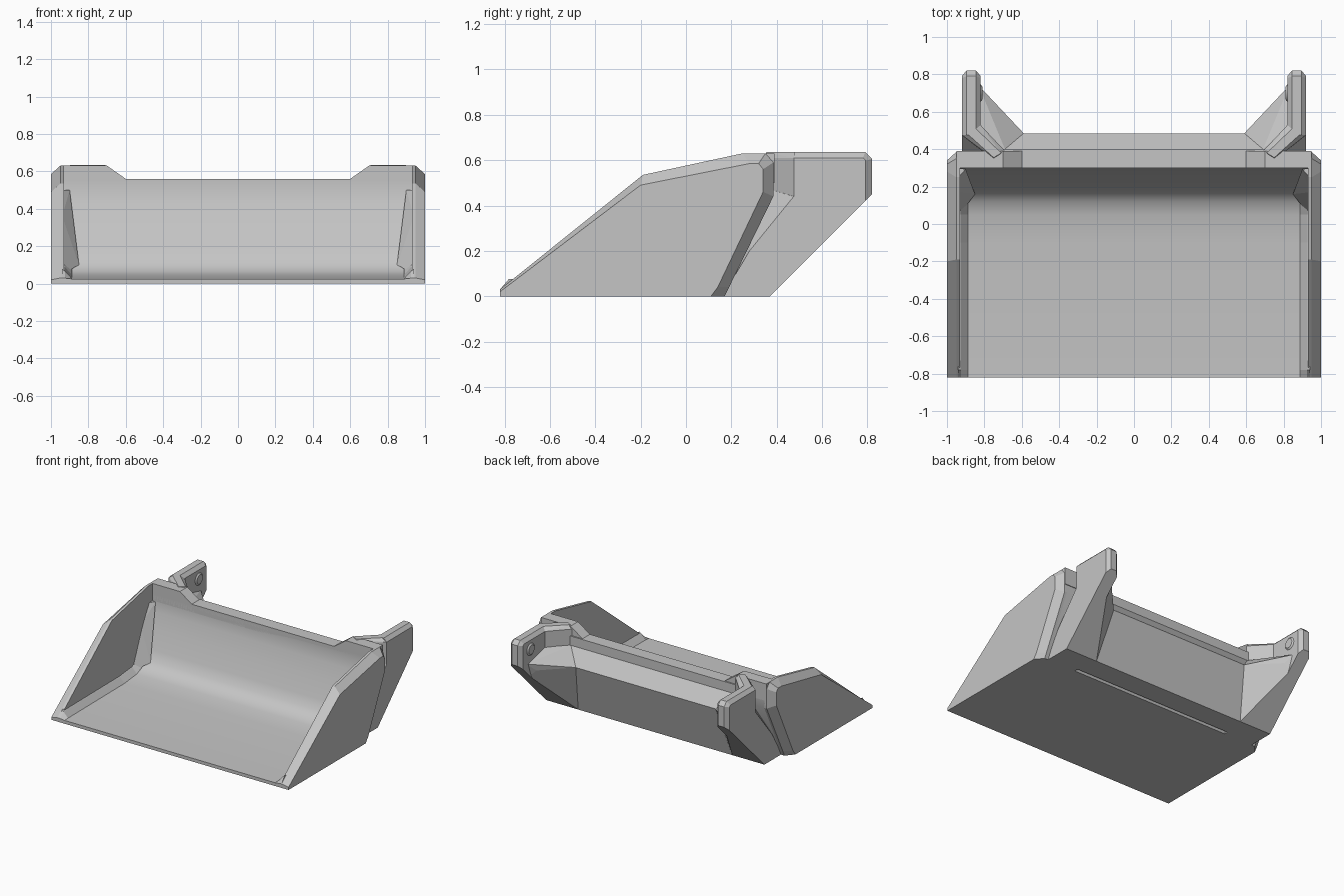
import bpy, bmesh, math
from mathutils import Matrix

cube = bpy.data.objects.get("Cube")
if cube:
    bpy.data.objects.remove(cube, do_unlink=True)

GREY = (0.56, 0.56, 0.56, 1)
steel = bpy.data.materials.new("plain_grey")
steel.use_nodes = True
steel.diffuse_color = GREY
bsdf = next(n for n in steel.node_tree.nodes if n.type == "BSDF_PRINCIPLED")
bsdf.inputs["Base Color"].default_value = GREY


def finish(name, bm, mirror=False, smooth=0):
    bmesh.ops.recalc_face_normals(bm, faces=bm.faces)
    mesh = bpy.data.meshes.new(name)
    bm.to_mesh(mesh)
    bm.free()
    mesh.materials.append(steel)
    ob = bpy.data.objects.new(name, mesh)
    bpy.context.collection.objects.link(ob)
    if mirror:
        ob.modifiers.new("other_side", "MIRROR")
    if smooth:
        bpy.ops.object.select_all(action="DESELECT")
        ob.select_set(True)
        bpy.context.view_layer.objects.active = ob
        bpy.ops.object.shade_smooth_by_angle(angle=math.radians(smooth))
    return ob


def loft(name, sections, **opts):
    """Closed solid through matching rings of points."""
    bm = bmesh.new()
    rings = [[bm.verts.new(p) for p in ring] for ring in sections]
    n = len(rings[0])
    for a, b in zip(rings, rings[1:]):
        for i in range(n):
            j = (i + 1) % n
            bm.faces.new((a[i], a[j], b[j], b[i]))
    bm.faces.new(rings[0])
    bm.faces.new(rings[-1])
    return finish(name, bm, **opts)


def at_x(x, profile):
    return [(x, y, z) for y, z in profile]


def hull(name, points, **opts):
    bm = bmesh.new()
    for p in points:
        bm.verts.new(p)
    bmesh.ops.convex_hull(bm, input=bm.verts)
    loose = [v for v in bm.verts if not v.link_faces]
    bmesh.ops.delete(bm, geom=loose, context="VERTS")
    bmesh.ops.dissolve_limit(bm, angle_limit=0.02, verts=bm.verts, edges=bm.edges)
    return finish(name, bm, **opts)


# Floor sweeping up into the curved back wall
scoop = [(-.82, 0), (-.82, .025), (-.1, .03), (.05, .045), (.12, .065), (.17, .11),
         (.2, .18), (.25, .32), (.285, .43), (.3, .5), (.3, .55), (.385, .55),
         (.385, .44), (.17, 0)]
loft("scoop", [at_x(-.94, scoop), at_x(.94, scoop)], smooth=28)

# Top lip with raised ends
lip = [(-.95, .5), (-.95, .63), (-.7, .63), (-.6, .56),
       (.6, .56), (.7, .63), (.95, .63), (.95, .5)]
loft("top_lip", [[(x, y, z) for x, z in lip] for y in (.3, .39)])

# Side plates, chamfered towards the outside
rim = [(-.82, 0), (-.82, .03), (-.19, .535), (.25, .63), (.35, .63),
       (.385, .59), (.385, .44), (.19, .04), (.17, 0)]
outer = [(-.82, 0), (-.82, .02), (-.2, .49), (.28, .585), (.32, .585),
         (.34, .56), (.34, .46), (.14, .04), (.11, 0)]
loft("side_plate", [at_x(.93, rim), at_x(.95, rim), at_x(1, outer)], mirror=True)

# Fillets where the side plates meet the floor and back wall
floor_line = [(-.82, .025), (-.78, .027), (-.1, .032), (.05, .047), (.14, .085)]
loft("floor_fillet", [[(.94, y, z - .02), (.94, y, z + (.05 if y > -.8 else .005)),
                       (.925, y, z + (.04 if y > -.8 else .004)), (.888, y, z)]
                      for y, z in floor_line], mirror=True)
hull("corner_fillet", [(.94, .04, .05), (.94, .08, .12), (.85, .16, .1), (.94, .17, .36),
                       (.9, .293, .5), (.94, .25, .5), (.94, .3, .5), (.94, .2, .1)],
     mirror=True)

# Rear cross beam with a sloping shelf under the lip
beam = [(.2, 0), (.37, 0), (.485, .38), (.4, .49), (.4, .56), (.33, .56), (.25, .15)]
loft("rear_beam", [at_x(-.72, beam), at_x(.72, beam)])

# Mounting arms, chamfered along the top and back edges
arm = [(.16, 0), (.28, .2), (.475, .44), (.475, .635), (.79, .635),
       (.82, .605), (.82, .45), (.37, 0)]
arm_edge = [(.16, 0), (.28, .2), (.475, .44), (.475, .61), (.78, .61),
            (.792, .598), (.792, .422), (.37, 0)]
loft("mounting_arm", [at_x(.82, arm_edge), at_x(.845, arm),
                      at_x(.895, arm), at_x(.92, arm_edge)], mirror=True)

# Upper bend joining each arm to the lip
hull("arm_bend", [(x, y, z) for z in (.4, .61)
                  for x, y in ((.919, .476), (.919, .49), (.821, .53), (.69, .39), (.75, .34))]
     + [(x, y, .635) for x, y in ((.894, .485), (.846, .51), (.71, .38), (.75, .355))],
     mirror=True)

# Flared gusset continuing the beam shelf round to the arm
hull("arm_gusset", [(.83, .53, .49), (.69, .4, .49), (.83, .74, .44), (.785, .68, .38),
                    (.59, .485, .38), (.83, .7, .33), (.65, .37, 0), (.84, .37, 0),
                    (.68, .165, 0), (.9, .165, 0), (.75, .34, .48), (.7, .35, .48),
                    (.919, .475, .44), (.919, .28, .2)], mirror=True)

# Shallow pin seats on the inner faces of the arms
bm = bmesh.new()
bmesh.ops.create_cone(bm, cap_ends=True, segments=16, radius1=.05, radius2=.035, depth=.012,
                      matrix=Matrix.Translation((.817, .7, .54)) @ Matrix.Rotation(-math.pi / 2, 4, "Y"))
finish("pin_seat", bm, mirror=True, smooth=30)
